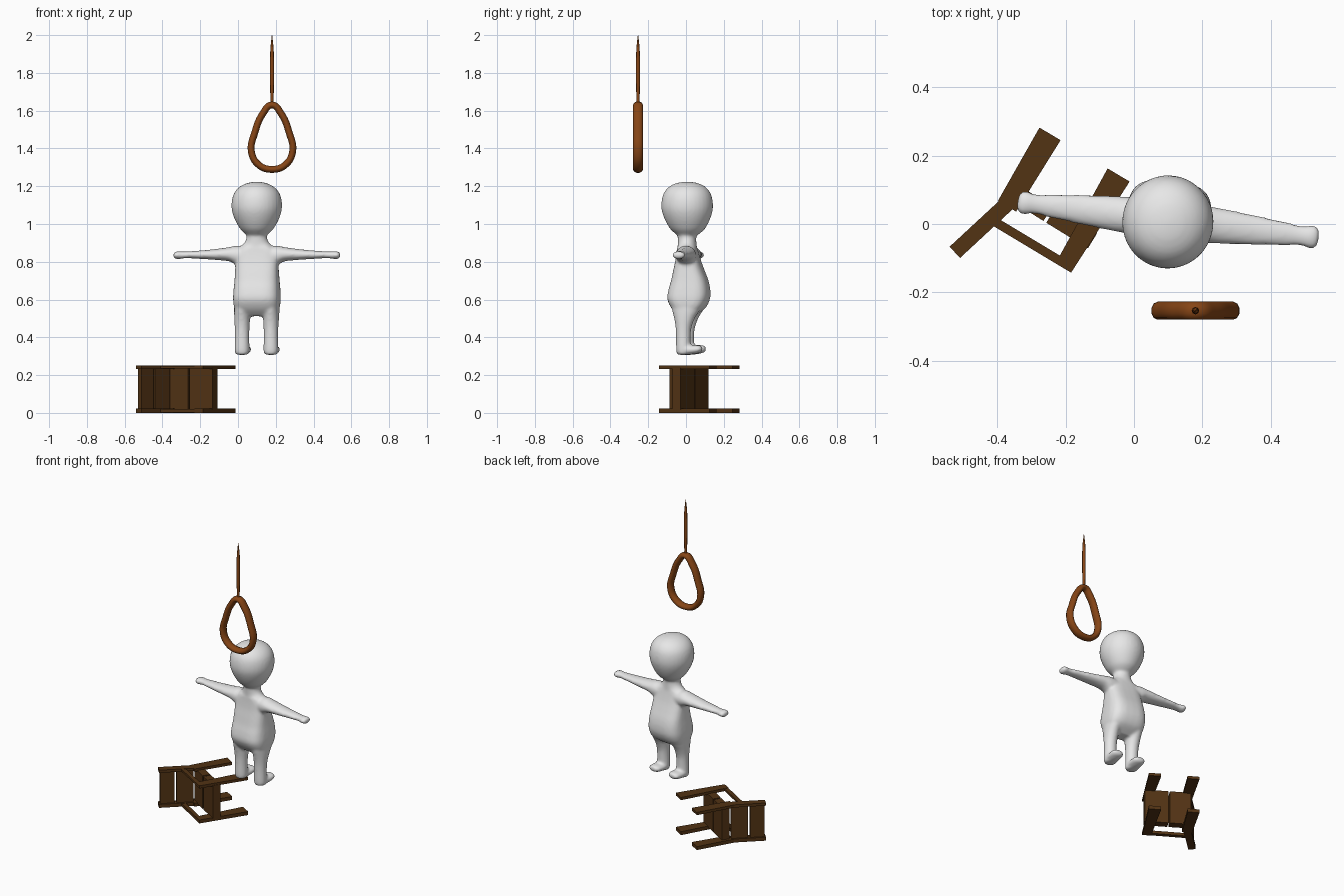
import bpy, bmesh, math
from mathutils import Vector

if "Cube" in bpy.data.objects:
    bpy.data.objects.remove(bpy.data.objects["Cube"])


def material(name, rgb):
    m = bpy.data.materials.new(name)
    m.diffuse_color = (*rgb, 1)
    m.use_nodes = True
    m.node_tree.nodes["Principled BSDF"].inputs["Base Color"].default_value = m.diffuse_color
    return m


GREY = material("light_grey", (0.8, 0.8, 0.8))
WOOD = material("dark_wood", (0.085, 0.033, 0.007))
ROPE = material("rope_brown", (0.24, 0.06, 0.008))


def finish(name, bm, mat):
    bmesh.ops.recalc_face_normals(bm, faces=bm.faces)
    me = bpy.data.meshes.new(name)
    bm.to_mesh(me)
    bm.free()
    me.materials.append(mat)
    ob = bpy.data.objects.new(name, me)
    bpy.context.collection.objects.link(ob)
    return ob


def smooth_rings(rings, steps=4):
    """Catmull-Rom interpolation between cross-sections."""
    out = []
    for i in range(len(rings) - 1):
        p = [rings[max(0, min(len(rings) - 1, i + k))] for k in (-1, 0, 1, 2)]
        for s in range(steps):
            t = s / steps
            out.append([0.5 * (2 * b + (c - a) * t + (2 * a - 5 * b + 4 * c - d) * t * t
                               + (3 * b - a - 3 * c + d) * t ** 3) for a, b, c, d in zip(*p)])
    return out + [list(rings[-1])]


def loft(bm, axis, rings, power=2.0, sides=32):
    """Rings are (t, u, v, ru, rv): place along the axis, centre, radii."""
    rows = []
    for t, u, v, ru, rv in smooth_rings(rings):
        row = []
        for k in range(sides):
            a = 2 * math.pi * k / sides
            c, s = math.cos(a), math.sin(a)
            cu = u + max(ru, 0.001) * math.copysign(abs(c) ** (2 / power), c)
            cv = v + max(rv, 0.001) * math.copysign(abs(s) ** (2 / power), s)
            row.append(bm.verts.new({'x': (t, cu, cv), 'y': (cu, t, cv), 'z': (cu, cv, t)}[axis]))
        rows.append(row)
    for a, b in zip(rows, rows[1:]):
        for k in range(sides):
            j = (k + 1) % sides
            bm.faces.new((a[k], a[j], b[j], b[k]))
    bm.faces.new(rows[0])
    bm.faces.new(rows[-1])


# Figure: overlapping lofts fused into one soft skin
bm = bmesh.new()
# torso and neck
loft(bm, 'z', [(.512, 0, -.01, .085, .035), (.55, 0, 0, .116, .083), (.6, 0, .002, .124, .109),
               (.65, 0, .006, .122, .108), (.7, 0, .008, .118, .096), (.75, 0, .004, .115, .081),
               (.8, 0, 0, .112, .066), (.85, 0, -.004, .104, .055), (.878, 0, -.006, .082, .05)],
     power=3.2)
loft(bm, 'z', [(.83, 0, -.004, .12, .05), (.875, 0, -.005, .092, .05), (.9, 0, -.006, .066, .049),
               (.925, 0, -.007, .055, .049), (.96, 0, -.007, .056, .05), (1.0, 0, -.006, .06, .06)])
# head
loft(bm, 'z', [(.935, 0, -.006, .045, .045), (.955, 0, -.004, .07, .072), (.98, 0, -.004, .092, .096),
               (1.03, 0, -.005, .119, .122), (1.08, 0, -.006, .133, .136), (1.13, 0, -.006, .131, .134),
               (1.17, 0, -.006, .116, .12), (1.2, 0, -.006, .086, .092), (1.218, 0, -.006, .045, .05),
               (1.224, 0, -.006, .005, .005)])
for s in (-1, 1):
    # arm and hand
    loft(bm, 'x', [(s * .04, 0, .83, .05, .048), (s * .11, 0, .835, .054, .05),
                   (s * .15, 0, .84, .052, .037), (s * .25, 0, .838, .044, .026),
                   (s * .35, 0, .837, .034, .019), (s * .39, 0, .836, .029, .018),
                   (s * .42, 0, .835, .034, .021), (s * .437, 0, .835, .031, .018),
                   (s * .445, 0, .835, .015, .008)])
    # leg
    x = s * .077
    loft(bm, 'z', [(.308, x, -.017, .03, .03), (.325, x, -.017, .039, .038), (.4, x, -.017, .038, .039),
                   (.45, x, -.016, .039, .042), (.5, x, -.011, .042, .055), (.55, x, -.003, .043, .075),
                   (.6, x, 0, .04, .08)])
    # foot
    loft(bm, 'y', [(-.05, x, .335, .02, .015), (-.035, x, .333, .036, .026), (0, x, .333, .041, .026),
                   (.04, x, .335, .042, .024), (.07, x, .338, .037, .02), (.084, x, .339, .022, .011)])
figure = finish("figure", bm, GREY)
figure.location = (0.1, 0.012, 0)
figure.rotation_euler.z = math.radians(-6.8)
mod = figure.modifiers.new("fuse", 'REMESH')
mod.mode = 'VOXEL'
mod.voxel_size = 0.008
mod.use_smooth_shade = True
mod = figure.modifiers.new("soften", 'SMOOTH')
mod.factor = 0.5
mod.iterations = 7

# Hanging rope loop
half = [(0, 1.63), (.048, 1.585), (.092, 1.48), (.11, 1.39), (.075, 1.317), (0, 1.289)]
path = half + [(-x, z) for x, z in half[-2:0:-1]]
cu = bpy.data.curves.new("rope_loop", 'CURVE')
cu.dimensions = '3D'
cu.bevel_depth = 0.019
cu.bevel_resolution = 3
sp = cu.splines.new('BEZIER')
sp.bezier_points.add(len(path) - 1)
for p, (x, z) in zip(sp.bezier_points, path):
    p.co = (x, 0, z)
    p.handle_left_type = p.handle_right_type = 'AUTO'
sp.use_cyclic_u = True
sp.resolution_u = 6
cu.materials.append(ROPE)
loop = bpy.data.objects.new("rope_loop", cu)
bpy.context.collection.objects.link(loop)
loop.location = (0.18, -0.254, 0)
loop.scale.y = 1.38
bpy.context.view_layer.objects.active = loop
loop.select_set(True)
bpy.ops.object.convert(target='MESH')
bpy.ops.object.shade_smooth()

# Hanging strand, tapering to a point at the top
bm = bmesh.new()
loft(bm, 'z', [(1.63, .18, -.254, .008, .008), (1.68, .18, -.254, .009, .009),
               (1.8, .18, -.254, .011, .011), (1.92, .18, -.254, .009, .009),
               (2.0, .18, -.254, .001, .001)], sides=8)
strand = finish("rope_strand", bm, ROPE)
strand.data.shade_smooth()


# Chair lying on its side: every part is a flat outline raised in z
def bar(name, p0, p1, w0, w1, z0, z1):
    a, b = Vector(p0), Vector(p1)
    d = (b - a).normalized()
    n = Vector((-d.y, d.x))
    pts = [a + n * w0 / 2, a - n * w0 / 2, b - n * w1 / 2, b + n * w1 / 2]
    bm = bmesh.new()
    face = bm.faces.new([bm.verts.new((p.x, p.y, z0)) for p in pts])
    up = bmesh.ops.extrude_face_region(bm, geom=[face])['geom']
    bmesh.ops.translate(bm, vec=(0, 0, z1 - z0), verts=[v for v in up if isinstance(v, bmesh.types.BMVert)])
    return finish(name, bm, WOOD)


for side, z0, z1 in (("lower", 0.005, 0.023), ("upper", 0.232, 0.25)):
    bar(side + "_rear_leg", (-.372, .052), (-.246, .264), .062, .072, z0, z1)
    bar(side + "_back_post", (-.525, -.083), (-.362, .068), .045, .045, z0, z1)
    bar(side + "_front_leg", (-.207, -.129), (-.045, .1435), .053, .075, z0, z1)
    bar(side + "_armrest", (-.405, .005), (-.205, -.115), .026, .026, z0 + .002, z1 - .002)

# seat planks
bar("rear_seat_plank", (-.36, .098), (-.252, .03), .05, .05, .018, .237)
bar("front_seat_plank", (-.244, .025), (-.122, -.05), .05, .05, .018, .237)
# backrest planks
bar("top_back_plank", (-.52, -.078), (-.456, -.018), .026, .026, .018, .237)
bar("lower_back_plank", (-.447, -.01), (-.37, .061), .026, .026, .018, .237)

# stand the lowest parts on the floor
for ob in bpy.data.objects:
    if ob.name.startswith("lower") and ob.name != "lower_back_plank":
        for v in ob.data.vertices:
            if v.co.z < 0.01:
                v.co.z = max(0.0, v.co.z - 0.005)
